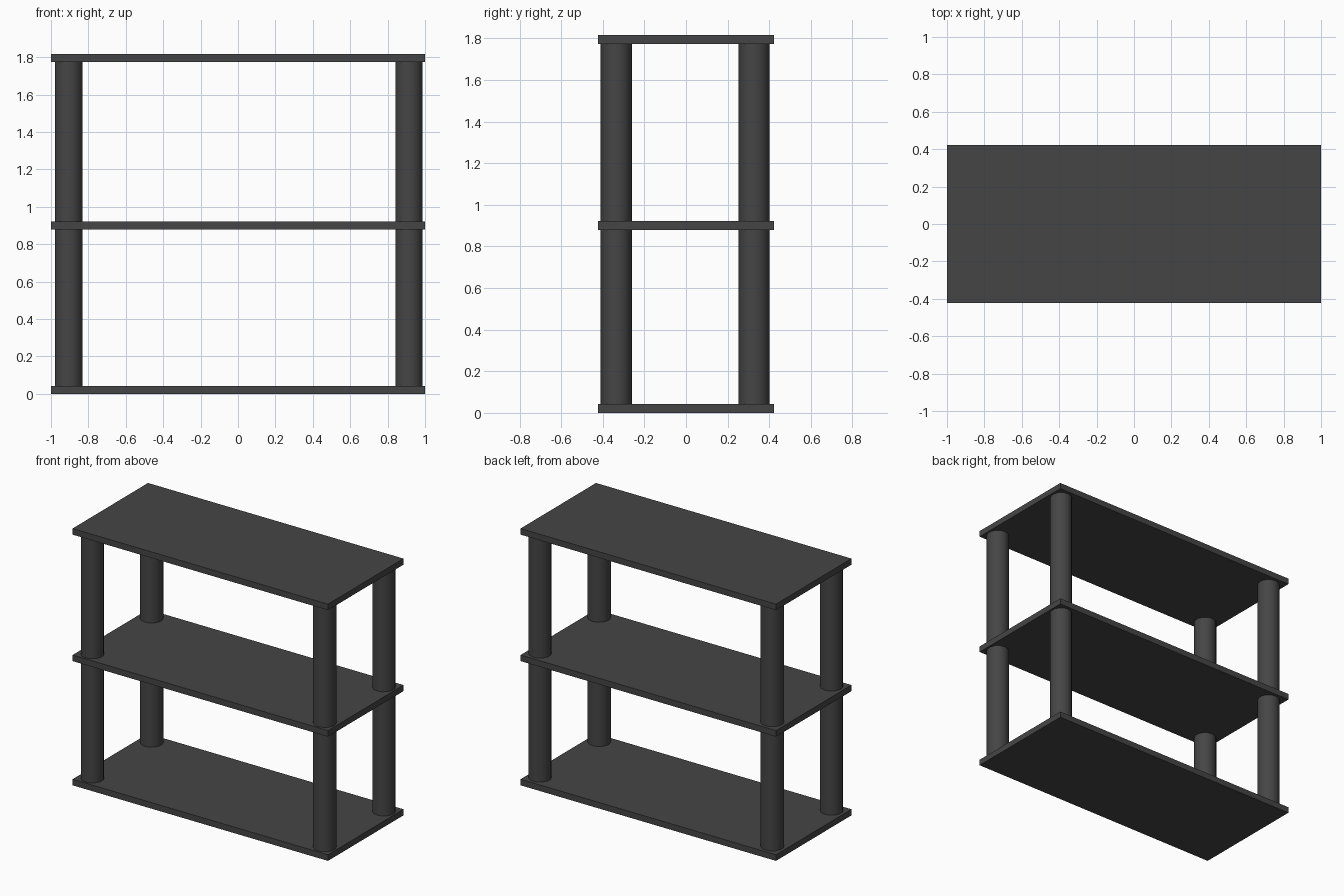
import bpy, math

if "Cube" in bpy.data.objects:
    bpy.data.objects.remove(bpy.data.objects["Cube"])

# Dark charcoal finish used on every part
dark = bpy.data.materials.new("charcoal")
dark.diffuse_color = (0.06, 0.06, 0.06, 1)
dark.use_nodes = True
dark.node_tree.nodes["Principled BSDF"].inputs["Base Color"].default_value = dark.diffuse_color


def shelf(name, z0, z1):
    bpy.ops.mesh.primitive_cube_add(size=1, location=(0, 0, (z0 + z1) / 2))
    ob = bpy.context.object
    ob.name = name
    ob.scale = (2.0, 0.844, z1 - z0)
    bpy.ops.object.transform_apply(location=False, rotation=False, scale=True)
    ob.data.materials.append(dark)


def post(name, x, y, z0, z1):
    bpy.ops.mesh.primitive_cylinder_add(vertices=14, radius=0.075, depth=z1 - z0,
                                        location=(x, y, (z0 + z1) / 2))
    ob = bpy.context.object
    ob.name = name
    ob.data.materials.append(dark)
    bpy.ops.object.shade_smooth_by_angle(angle=math.radians(40))


# Three flat shelves
levels = [("bottom_shelf", 0.0, 0.043), ("middle_shelf", 0.879, 0.922), ("top_shelf", 1.774, 1.817)]
for lv in levels:
    shelf(*lv)

# Four round posts on each of the two storeys
for tier, lo, hi in (("lower", levels[0], levels[1]), ("upper", levels[1], levels[2])):
    for side, x in (("left", -0.905), ("right", 0.914)):
        for face, y in (("front", -0.335), ("back", 0.327)):
            post(f"{tier}_{face}_{side}_post", x, y, lo[2], hi[1])
